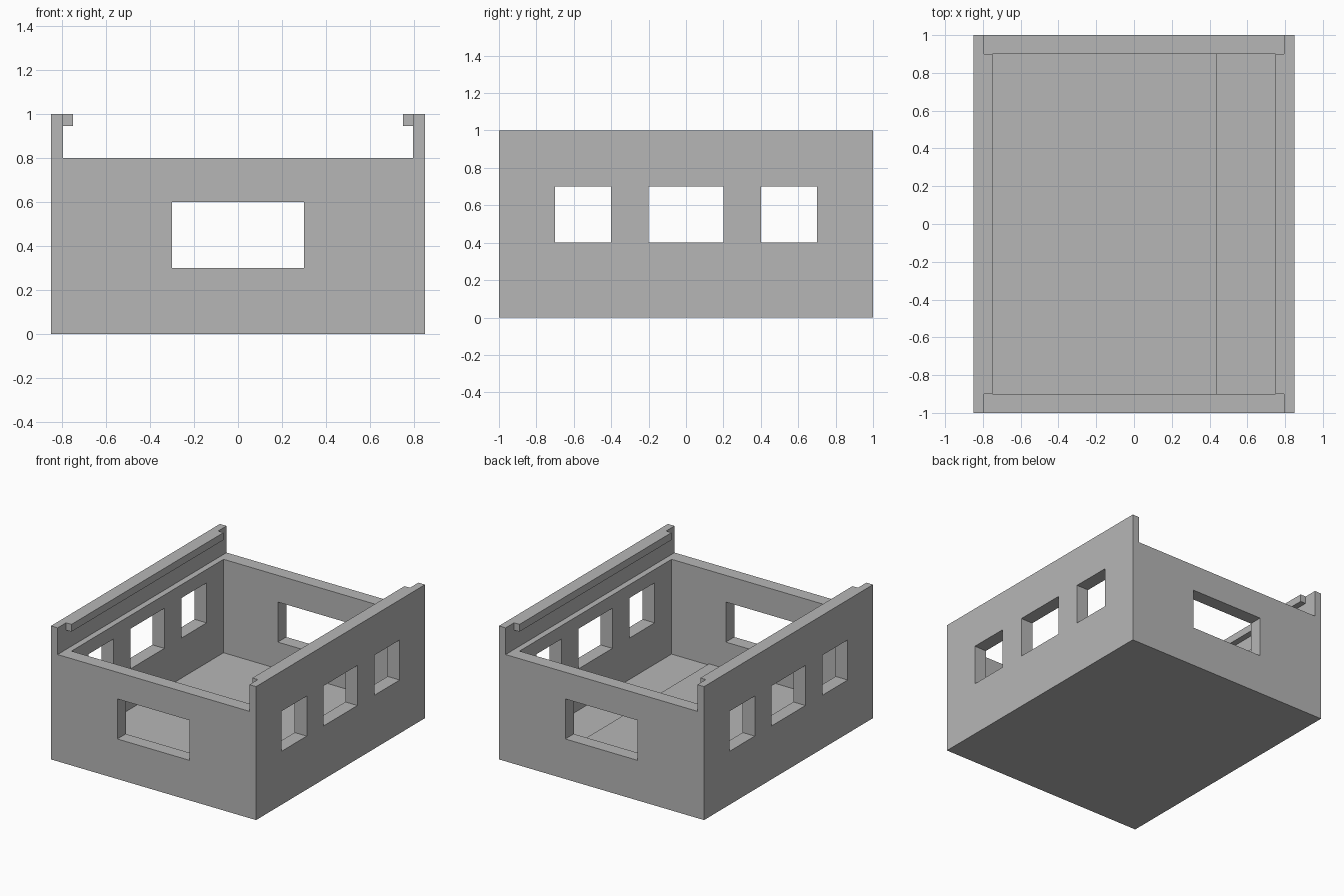
import bpy
import bmesh
from mathutils import Vector

default = bpy.data.objects.get("Cube")
if default:
    bpy.data.objects.remove(default, do_unlink=True)

# Single plain colour
grey = bpy.data.materials.new("plain_grey")
grey.use_nodes = True
colour = (0.47, 0.47, 0.47, 1)
grey.diffuse_color = colour
grey.node_tree.nodes["Principled BSDF"].inputs["Base Color"].default_value = colour


def box(name, low, high):
    """Axis-aligned box between two corners."""
    low, high = Vector(low), Vector(high)
    bm = bmesh.new()
    bmesh.ops.create_cube(bm, size=1)
    for v in bm.verts:
        v.co = [(low[i] + high[i]) / 2 + v.co[i] * (high[i] - low[i]) for i in range(3)]
    mesh = bpy.data.meshes.new(name)
    bm.to_mesh(mesh)
    bm.free()
    mesh.materials.append(grey)
    obj = bpy.data.objects.new(name, mesh)
    bpy.context.collection.objects.link(obj)
    return obj


def cut(target, low, high):
    """Subtract a box from the target and discard the cutter."""
    cutter = box("cutter", low, high)
    cutter.hide_render = True
    mod = target.modifiers.new("cut", 'BOOLEAN')
    mod.operation = 'DIFFERENCE'
    mod.solver = 'EXACT'
    mod.object = cutter
    graph = bpy.context.evaluated_depsgraph_get()
    result = bpy.data.meshes.new_from_object(target.evaluated_get(graph))
    target.modifiers.clear()
    target.data = result
    bpy.data.objects.remove(cutter, do_unlink=True)


# Overall sizes
half_x, half_y, height = 0.85, 1.0, 1.0
inner_x, inner_y = 0.75, 0.9
rail_x, end_top = 0.795, 0.8
floor_z = 0.09

# Open-topped body with thinner side rails above the end walls
body = box("body", (-half_x, -half_y, 0), (half_x, half_y, height))
cut(body, (-inner_x, -inner_y, floor_z), (inner_x, inner_y, height + 1))
cut(body, (-rail_x, -half_y - 1, end_top), (rail_x, half_y + 1, height + 1))

# Three windows through both side walls
for y, half_width in ((-0.55, 0.15), (0, 0.2), (0.55, 0.15)):
    cut(body, (-2, y - half_width, 0.4), (2, y + half_width, 0.7))

# One wide window through the front and back walls
cut(body, (-0.3, -2, 0.3), (0.3, 2, 0.6))

# Retaining lips along the top of the side rails
for side, name in ((1, "left_lip"), (-1, "right_lip")):
    xs = sorted((side * inner_x, side * rail_x))
    box(name, (xs[0], -inner_y, 0.945), (xs[1], inner_y, height))

# Floor panel leaving a shallow strip by the left wall
box("floor_panel", (-inner_x, -inner_y, floor_z), (0.44, inner_y, 0.1))
